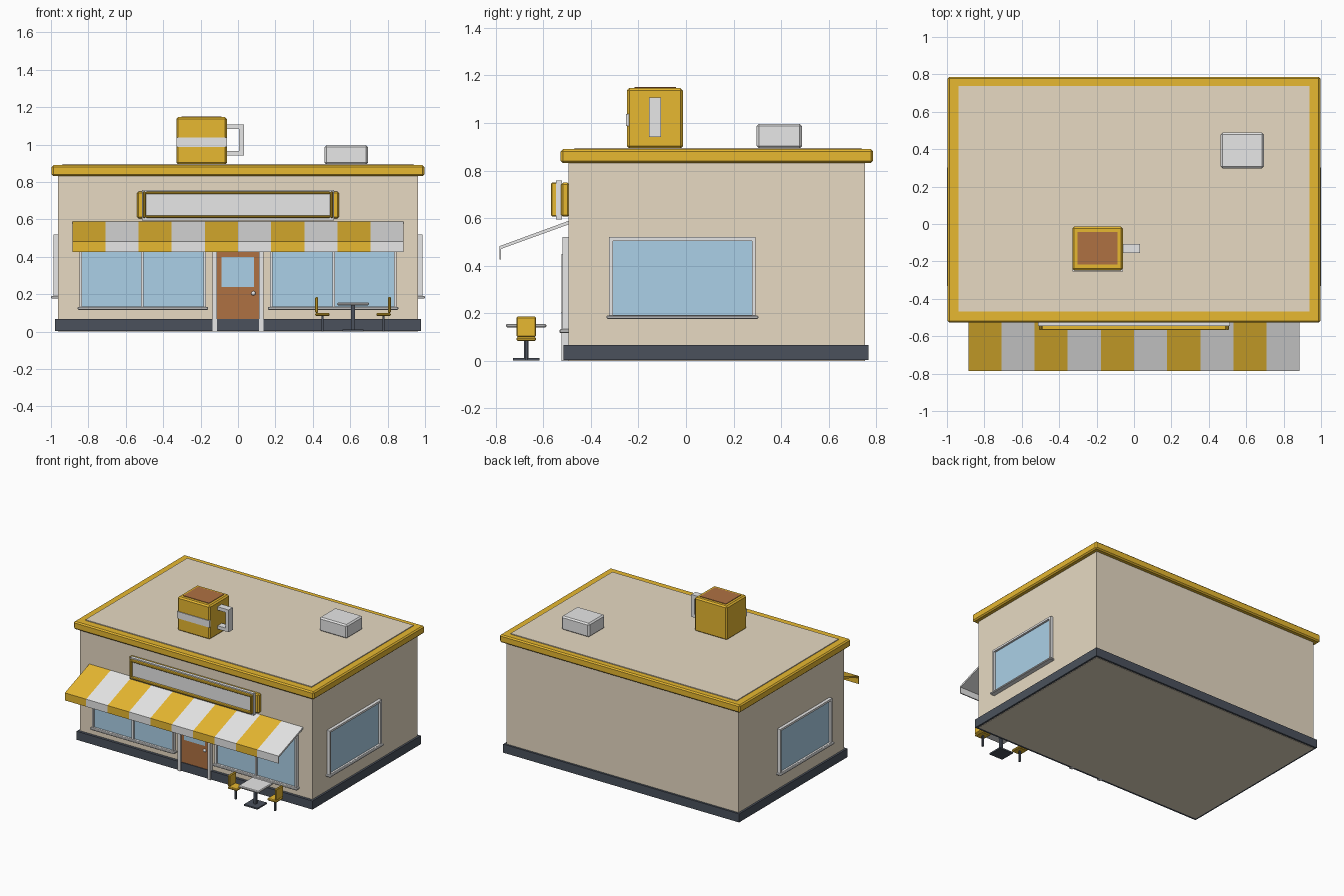
import bpy
import bmesh
from mathutils import Matrix, Vector

cube = bpy.data.objects.get("Cube")
if cube:
    bpy.data.objects.remove(cube, do_unlink=True)


def material(name, rgb):
    m = bpy.data.materials.new(name)
    m.use_nodes = True
    m.diffuse_color = (*rgb, 1)
    m.node_tree.nodes["Principled BSDF"].inputs["Base Color"].default_value = (*rgb, 1)
    return m


GOLD = material("gold", (0.81, 0.485, 0.031))
WALL = material("beige", (0.807, 0.708, 0.55))
WHITE = material("white", (0.81, 0.81, 0.81))
GLASS = material("glass_blue", (0.42, 0.65, 0.82))
BROWN = material("brown", (0.43, 0.165, 0.055))
DARK = material("charcoal", (0.069, 0.083, 0.107))


def make(name, bm, mats, bevel=0):
    bmesh.ops.recalc_face_normals(bm, faces=bm.faces)
    mesh = bpy.data.meshes.new(name)
    bm.to_mesh(mesh)
    bm.free()
    for m in mats:
        mesh.materials.append(m)
    obj = bpy.data.objects.new(name, mesh)
    bpy.context.collection.objects.link(obj)
    if bevel:
        mod = obj.modifiers.new("Bevel", "BEVEL")
        mod.width = bevel
        mod.segments = 1
    return obj


def add_box(bm, x, y, z):
    lo, hi = (Vector(v) for v in zip(x, y, z))
    verts = bmesh.ops.create_cube(bm, size=1)["verts"]
    for v in verts:
        v.co = (lo + hi) / 2 + v.co * (hi - lo)


def box(name, x, y, z, mat, bevel=0):
    bm = bmesh.new()
    add_box(bm, x, y, z)
    return make(name, bm, [mat], bevel)


def frame(name, u, z, depth, width, mat, axis="x", mullion=None, bevel=0):
    """Rectangular frame of bars; u runs along the given axis."""
    bars = [((u[0], u[0] + width), z), ((u[1] - width, u[1]), z),
            ((u[0] + width, u[1] - width), (z[0], z[0] + width)),
            ((u[0] + width, u[1] - width), (z[1] - width, z[1]))]
    if mullion is not None:
        bars.append(((mullion - width / 2, mullion + width / 2), (z[0] + width, z[1] - width)))
    bm = bmesh.new()
    for ub, zb in bars:
        if axis == "x":
            add_box(bm, ub, depth, zb)
        else:
            add_box(bm, depth, ub, zb)
    return make(name, bm, [mat], bevel)


def span(a, b, s):
    return tuple(sorted((a * s, b * s)))


def around(c, r):
    return (c - r, c + r)


# Building shell
box("walls", (-0.963, 0.963), (-0.495, 0.753), (0, 0.84), WALL)
box("base_plinth", (-0.978, 0.978), (-0.515, 0.768), (0.003, 0.067), DARK)
box("roof_trim", (-0.996, 0.996), (-0.527, 0.786), (0.832, 0.89), GOLD, 0.009)
box("roof_panel", (-0.938, 0.938), (-0.468, 0.738), (0.85, 0.896), WALL)

# Front and side windows
for s, side in ((1, "left"), (-1, "right")):
    ux = span(0.17, 0.847, s)
    frame("front_window_frame_" + side, ux, (0.12, 0.52), (-0.52, -0.49), 0.014,
          WHITE, "x", 0.511 * s)
    box("front_window_glass_" + side, (ux[0] + 0.01, ux[1] - 0.01), (-0.507, -0.49),
        (0.125, 0.51), GLASS)
    box("front_window_sill_" + side, span(0.16, 0.857, s), (-0.532, -0.49), (0.117, 0.133),
        WHITE, 0.004)
    depth = span(0.95, 0.987, s)
    frame("side_window_frame_" + side, (-0.323, 0.293), (0.178, 0.52), depth, 0.015, WHITE, "y")
    box("side_window_glass_" + side, span(0.95, 0.972, s), (-0.313, 0.283), (0.185, 0.51), GLASS)
    box("side_window_sill_" + side, span(0.95, 1.0, s), (-0.335, 0.304), (0.177, 0.191),
        WHITE, 0.004)
    box("door_post_" + side, span(0.112, 0.136, s), (-0.523, -0.49), (0, 0.45), WHITE)

# Door with glass pane and round knob
box("door", (-0.113, 0.113), (-0.51, -0.49), (0.067, 0.43), BROWN)
box("door_lintel", (-0.113, 0.113), (-0.523, -0.49), (0.43, 0.45), WHITE)
box("door_glass", (-0.088, 0.085), (-0.514, -0.505), (0.24, 0.4), GLASS)
bm = bmesh.new()
bmesh.ops.create_icosphere(bm, subdivisions=2, radius=0.012,
                           matrix=Matrix.Translation((0.082, -0.513, 0.205)))
for f in bm.faces:
    f.smooth = True
make("door_knob", bm, [WHITE])

# Striped awning: one bent profile repeated with alternating colours
profile = [(-0.49, 0.59), (-0.785, 0.482), (-0.785, 0.426), (-0.777, 0.426),
           (-0.777, 0.471), (-0.49, 0.575)]
bm = bmesh.new()
stripes, half = 10, 0.886
step = 2 * half / stripes
for i in range(stripes):
    rings = []
    for x in (-half + i * step, -half + (i + 1) * step):
        rings.append([bm.verts.new((x, y, z)) for y, z in profile])
    a, b = rings
    faces = []
    for j in range(len(profile)):
        k = (j + 1) % len(profile)
        faces.append(bm.faces.new((a[j], a[k], b[k], b[j])))
    if i == 0:
        faces.append(bm.faces.new(a))
    if i == stripes - 1:
        faces.append(bm.faces.new(b))
    for f in faces:
        f.material_index = i % 2
bmesh.ops.remove_doubles(bm, verts=bm.verts, dist=0.0001)
make("awning", bm, [GOLD, WHITE])

# Sign board over the awning
box("sign_backing", (-0.539, 0.539), (-0.525, -0.49), (0.606, 0.749), GOLD, 0.008)
box("sign_panel", (-0.512, 0.512), (-0.546, -0.522), (0.595, 0.758), WHITE)
frame("sign_rim", (-0.507, 0.507), (0.608, 0.749), (-0.567, -0.54), 0.014, GOLD, bevel=0.004)

# Rooftop mug with drink, band and handle
box("mug_body", (-0.33, -0.06), (-0.248, -0.013), (0.893, 1.147), GOLD, 0.01)
box("mug_drink", (-0.302, -0.088), (-0.217, -0.042), (1.13, 1.151), BROWN)
box("mug_band", (-0.33, -0.06), (-0.253, -0.24), (0.988, 1.039), WHITE)
bm = bmesh.new()
for x, z in (((-0.07, 0.031), (0.941, 0.966)), ((-0.07, 0.031), (1.083, 1.108)),
             ((0.005, 0.031), (0.966, 1.083))):
    add_box(bm, x, (-0.156, -0.106), z)
make("mug_handle", bm, [WHITE])

# Rooftop ventilation unit
box("vent_unit", (0.463, 0.694), (0.297, 0.488), (0.893, 0.997), WHITE, 0.01)

# Outdoor table and two chairs
tx, ty = 0.615, -0.672
box("table_top", around(tx, 0.085), around(ty, 0.085), (0.14, 0.156), WHITE, 0.005)
box("table_post", around(tx, 0.01), around(ty, 0.01), (0.01, 0.142), DARK)
box("table_foot", around(tx, 0.056), around(ty, 0.056), (0.001, 0.012), DARK)
for s, side in ((1, "left"), (-1, "right")):
    inner, outer = tx + 0.125 * s, tx + 0.202 * s
    box("chair_seat_" + side, span(inner, outer, 1), around(ty, 0.041), (0.083, 0.1), GOLD, 0.005)
    box("chair_back_" + side, span(outer - 0.016 * s, outer, 1), around(ty, 0.041),
        (0.1, 0.186), GOLD, 0.005)
    box("chair_leg_" + side, around(tx + 0.163 * s, 0.006), around(ty, 0.006), (0.001, 0.086), DARK)
